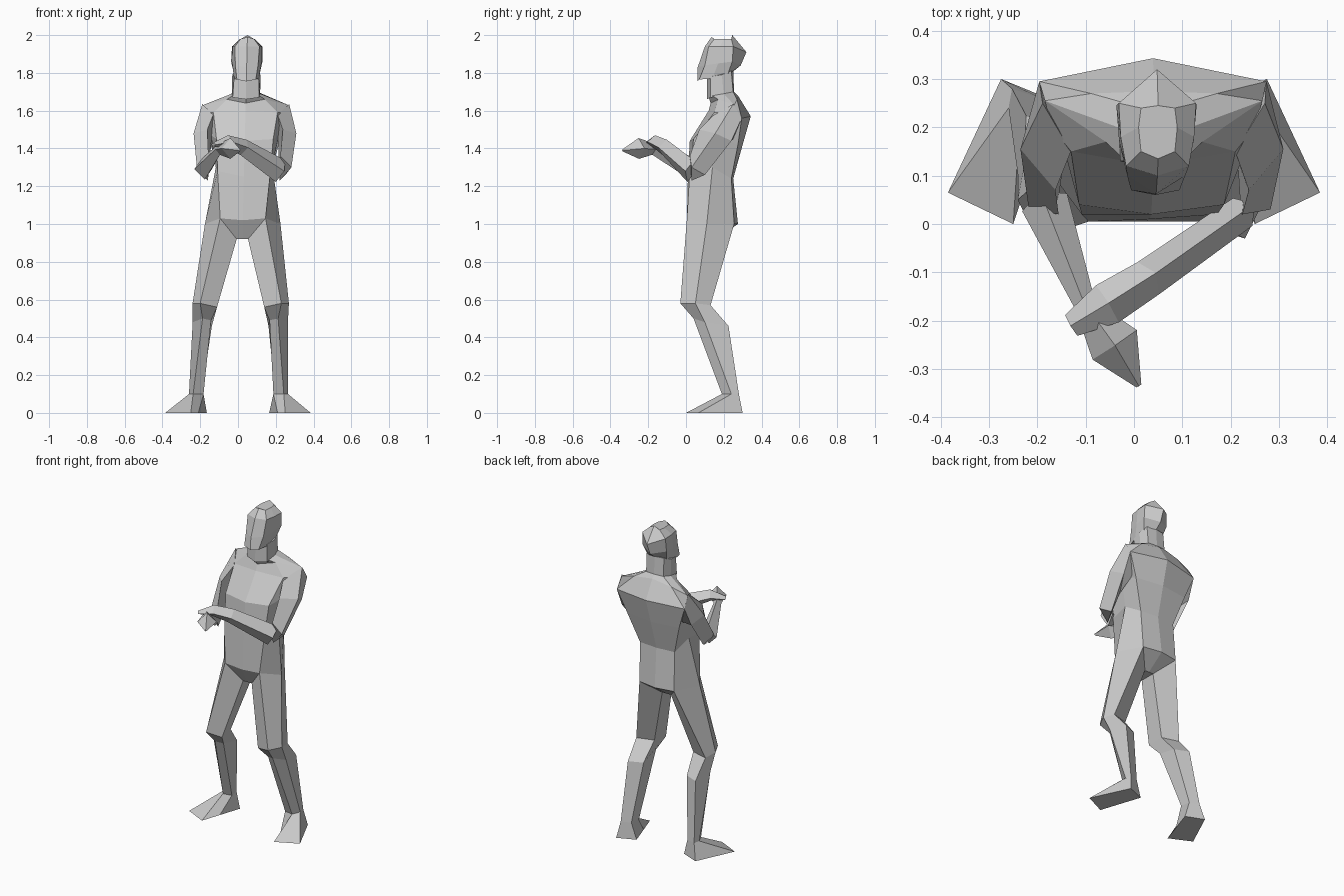
import bpy
import bmesh
from mathutils import Vector

default_cube = bpy.data.objects.get("Cube")
if default_cube:
    bpy.data.objects.remove(default_cube, do_unlink=True)

grey = bpy.data.materials.new("plain grey")
grey.use_nodes = True
grey.diffuse_color = (0.6, 0.6, 0.6, 1)
grey.node_tree.nodes["Principled BSDF"].inputs["Base Color"].default_value = grey.diffuse_color

LEAN = 0.025  # sideways shift of the body per unit of height


def lean(point, side=1):
    """Place a point of the symmetric body on one side, with the sideways lean."""
    x, y, z = point
    return Vector((side * x + LEAN * z, y, z))


def loft(name, rings, cap_start=True, cap_end=True):
    """Skin closed rings of equal length into one flat-shaded object."""
    bm = bmesh.new()
    loops = [[bm.verts.new(point) for point in ring] for ring in rings]
    count = len(loops[0])
    for low, high in zip(loops, loops[1:]):
        for i in range(count):
            j = (i + 1) % count
            bm.faces.new((low[i], low[j], high[j], high[i]))
    if cap_start:
        bm.faces.new(loops[0])
    if cap_end:
        bm.faces.new(loops[-1])
    bmesh.ops.recalc_face_normals(bm, faces=bm.faces)
    mesh = bpy.data.meshes.new(name)
    bm.to_mesh(mesh)
    bm.free()
    mesh.materials.append(grey)
    obj = bpy.data.objects.new(name, mesh)
    bpy.context.collection.objects.link(obj)
    return obj


def mirrored_ring(half):
    """Complete a ring given from front middle to back middle."""
    left = [lean(point) for point in half]
    right = [lean(point, -1) for point in half[-2:0:-1]]
    return left + right


def body(name, halves):
    return loft(name, [mirrored_ring(half) for half in halves])


def limb_pair(name, rings, **caps):
    for label, side in (("left", 1), ("right", -1)):
        placed = [[lean(point, side) for point in ring] for ring in rings]
        loft(label + "_" + name, placed, **caps)


def diamond_tube(name, stations):
    """Four-sided tube along (centre, half width, half height) stations."""
    centres = [Vector(station[0]) for station in stations]
    rings = []
    for i, (_, width, height) in enumerate(stations):
        before = centres[max(i - 1, 0)]
        after = centres[min(i + 1, len(centres) - 1)]
        along = (after - before).normalized()
        across = along.cross(Vector((0, 0, 1))).normalized()
        up = across.cross(along)
        offsets = (across * width, up * height, -across * width, -up * height)
        rings.append([centres[i] + offset for offset in offsets])
    return loft(name, rings)


# Torso: crotch, hips, waist, ribs, upper chest, shoulders, neck base
body("torso", [
    [(0, .06, .92), (.03, .06, .92), (.03, .11, .92), (.03, .16, .92), (0, .16, .92)],
    [(0, .005, 1.02), (.12, .005, 1.03), (.2, .11, 1), (.12, .255, 1), (0, .275, 1)],
    [(0, .01, 1.25), (.14, .02, 1.28), (.15, .14, 1.3), (.12, .24, 1.24), (0, .25, 1.24)],
    [(0, .02, 1.44), (.15, .04, 1.45), (.18, .15, 1.47), (.18, .275, 1.42), (0, .3, 1.42)],
    [(0, .12, 1.6), (.17, .15, 1.59), (.21, .2, 1.59), (.235, .295, 1.56), (0, .343, 1.57)],
    [(0, .13, 1.64), (.1, .17, 1.66), (.225, .255, 1.63), (.13, .27, 1.66), (0, .275, 1.68)],
    [(0, .12, 1.67), (.07, .14, 1.68), (.075, .2, 1.69), (.06, .25, 1.7), (0, .255, 1.7)],
])

# Neck
body("neck", [
    [(0, .11, 1.66), (.07, .13, 1.67), (.075, .2, 1.68), (.06, .25, 1.69), (0, .255, 1.69)],
    [(0, .11, 1.77), (.065, .13, 1.78), (.075, .19, 1.79), (.06, .24, 1.81), (0, .25, 1.81)],
])

# Head: jaw, cheeks, brow, crown
body("head", [
    [(0, .06, 1.755), (.05, .07, 1.765), (.065, .14, 1.77), (.065, .22, 1.79), (0, .24, 1.8)],
    [(0, .062, 1.83), (.06, .1, 1.84), (.077, .17, 1.85), (.083, .245, 1.86), (0, .29, 1.84)],
    [(0, .1, 1.94), (.065, .12, 1.94), (.076, .18, 1.94), (.08, .25, 1.94), (0, .32, 1.91)],
    [(0, .135, 1.99), (.035, .15, 1.98), (.04, .2, 1.98), (.035, .24, 1.98), (0, .245, 2)],
])

# Legs: hip, knee, calf, ankle, sole
limb_pair("leg", [
    [(.2, .11, 1), (.12, .005, 1.03), (.03, .06, .92), (.03, .16, .92), (.12, .255, 1)],
    [(.255, .05, .58), (.215, -.03, .58), (.125, 0, .56), (.135, .1, .57), (.24, .13, .57)],
    [(.252, .1, .48), (.2, .04, .5), (.155, .06, .49), (.15, .19, .46), (.235, .225, .46)],
    [(.262, .24, .1), (.24, .19, .1), (.185, .2, .1), (.195, .26, .1), (.255, .28, .1)],
    [(.385, .065, 0), (.25, 0, 0), (.21, .12, 0), (.165, .255, 0), (.275, .3, 0)],
], cap_start=False)

# Upper arms: shoulder, biceps, elbow
limb_pair("upper_arm", [
    [(.23, .25, 1.635), (.17, .15, 1.58), (.18, .25, 1.45), (.235, .295, 1.56)],
    [(.272, .155, 1.48), (.2, .07, 1.5), (.18, .13, 1.38), (.24, .24, 1.44)],
    [(.25, .03, 1.3), (.19, .02, 1.36), (.19, .03, 1.23), (.22, .1, 1.26)],
])

# Forearms with hands, crossing in front of the chest
diamond_tube("left_forearm_and_hand", [
    ((.225, .025, 1.28), .035, .065),
    ((.03, -.112, 1.405), .04, .045),
    ((-.055, -.165, 1.435), .045, .035),
    ((-.13, -.21, 1.42), .025, .01),
])
diamond_tube("right_forearm_and_hand", [
    ((-.185, .045, 1.29), .05, .06),
    ((-.1, -.17, 1.395), .022, .03),
    ((-.04, -.25, 1.4), .055, .055),
    ((.01, -.335, 1.39), .006, .006),
])
